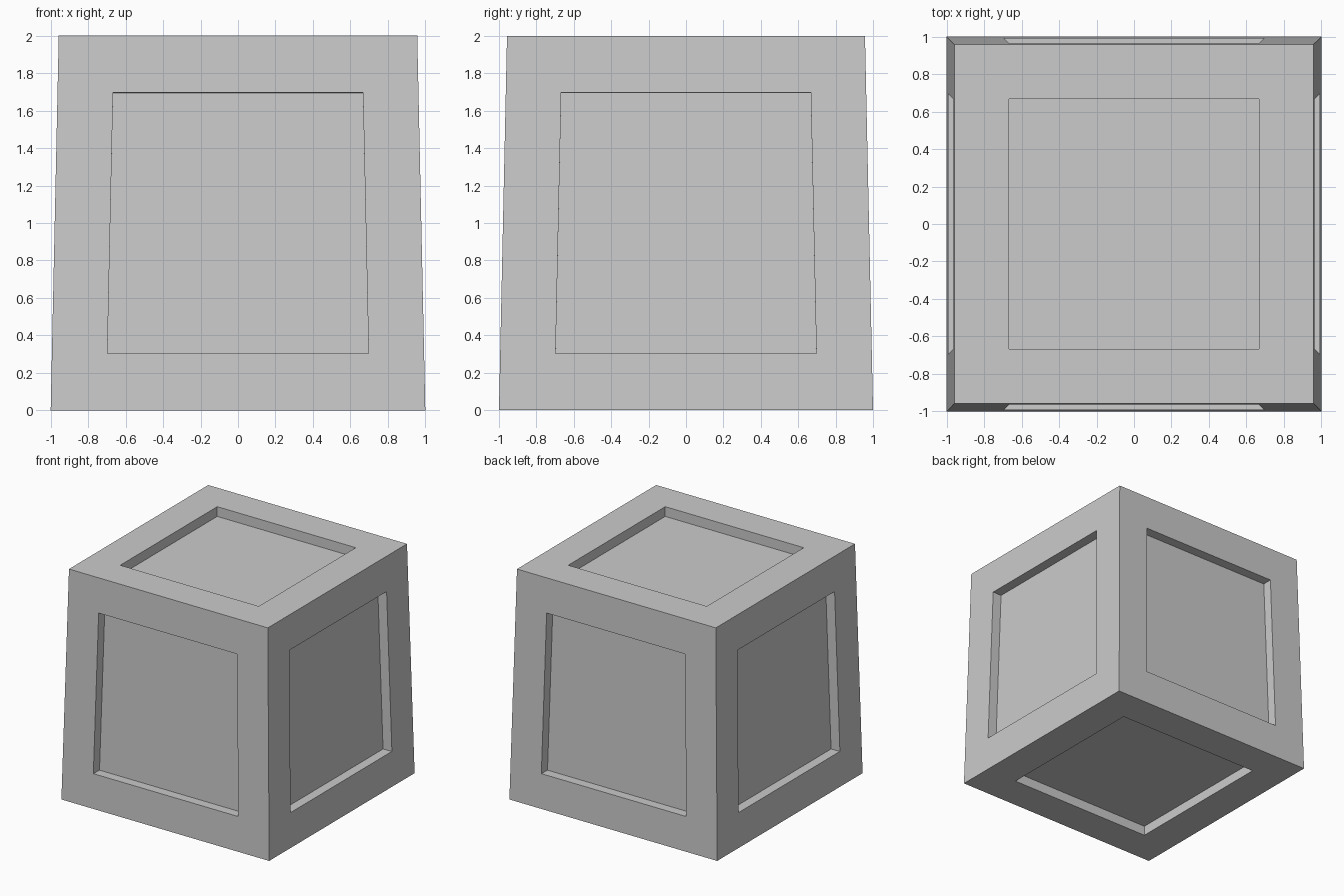
import bpy, bmesh
from mathutils import Vector

if "Cube" in bpy.data.objects:
    bpy.data.objects.remove(bpy.data.objects["Cube"])

TOP_HALF = 0.957   # half width at the top (the base is 1.0)
PANEL = 0.697      # panel size relative to its side
DEPTH = 0.085      # recess depth

# Tapered block standing on the ground
bm = bmesh.new()
bmesh.ops.create_cube(bm, size=2)
for v in bm.verts:
    if v.co.z > 0:
        v.co.x *= TOP_HALF
        v.co.y *= TOP_HALF
    v.co.z += 1

# Recessed panel on each of the six sides
for face in list(bm.faces):
    face.normal_update()
    normal = face.normal.copy()
    centre = sum((v.co for v in face.verts), Vector()) / 4
    # mitred frame
    bmesh.ops.inset_individual(bm, faces=[face], thickness=0.1)
    for v in face.verts:
        corner = min((e.other_vert(v) for e in v.link_edges
                      if e.other_vert(v) not in face.verts),
                     key=lambda o: (o.co - v.co).length)
        v.co = centre + (corner.co - centre) * PANEL
    # sunken floor with straight walls
    floor = bmesh.ops.extrude_discrete_faces(bm, faces=[face])["faces"][0]
    for v in floor.verts:
        v.co -= normal * DEPTH

bmesh.ops.recalc_face_normals(bm, faces=bm.faces)
mesh = bpy.data.meshes.new("crate")
bm.to_mesh(mesh)
bm.free()
crate = bpy.data.objects.new("crate", mesh)
bpy.context.collection.objects.link(crate)
